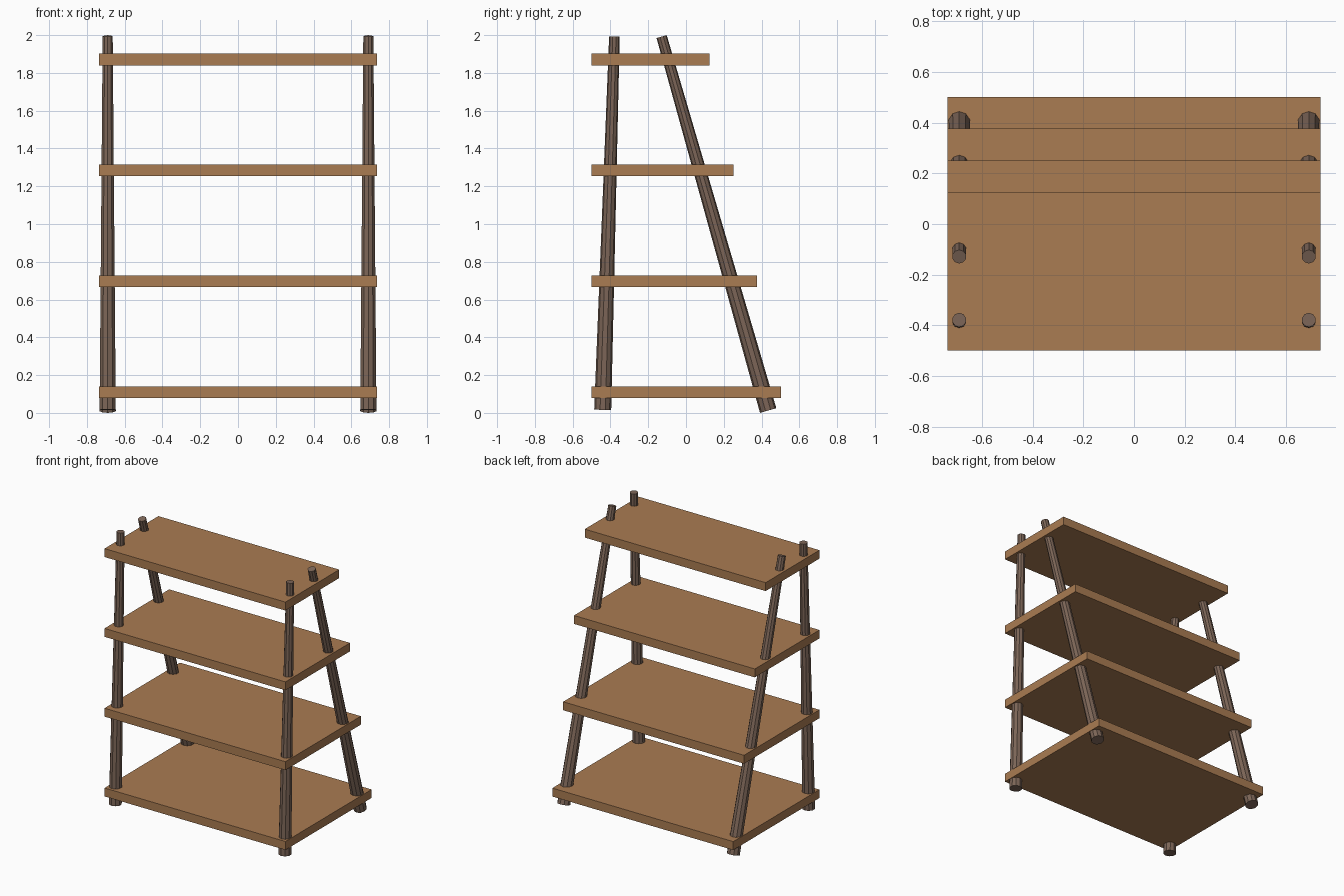
import bpy
from mathutils import Vector

cube = bpy.data.objects.get("Cube")
if cube:
    bpy.data.objects.remove(cube, do_unlink=True)


def make_material(name, rgb):
    mat = bpy.data.materials.new(name)
    mat.use_nodes = True
    mat.diffuse_color = (*rgb, 1)
    mat.node_tree.nodes["Principled BSDF"].inputs["Base Color"].default_value = (*rgb, 1)
    return mat


light_wood = make_material("light_wood", (0.40, 0.20, 0.085))
dark_wood = make_material("dark_wood", (0.20, 0.13, 0.095))


def add_board(name, y_front, y_back, z_mid):
    bpy.ops.mesh.primitive_cube_add(size=1, location=(0, (y_front + y_back) / 2, z_mid))
    board = bpy.context.object
    board.name = name
    board.scale = (1.472, y_back - y_front, 0.062)
    bpy.ops.object.transform_apply(location=False, rotation=False, scale=True)
    board.data.materials.append(light_wood)


def add_post(name, bottom, top):
    bottom, top = Vector(bottom), Vector(top)
    axis = top - bottom
    bpy.ops.mesh.primitive_cone_add(vertices=10, radius1=0.045, radius2=0.028,
                                    depth=axis.length, location=(bottom + top) / 2)
    post = bpy.context.object
    post.name = name
    # The lean is only front to back, so tilt about x
    post.rotation_euler = Vector((0, 0, 1)).rotation_difference(axis).to_euler()
    post.data.materials.append(dark_wood)


# Four shelves, each shallower than the one below
for i in range(4):
    add_board(f"shelf_{i + 1}", -0.5, 0.502 - 0.1255 * i, 0.11 + 0.587 * i)

# Tapered posts: near-upright at the front, leaning forward at the back
for side, x in (("left", 0.69), ("right", -0.69)):
    add_post(f"front_post_{side}", (x, -0.441, 0.016), (x, -0.379, 1.993))
    add_post(f"back_post_{side}", (x, 0.435, 0.0125), (x, -0.129, 1.992))
